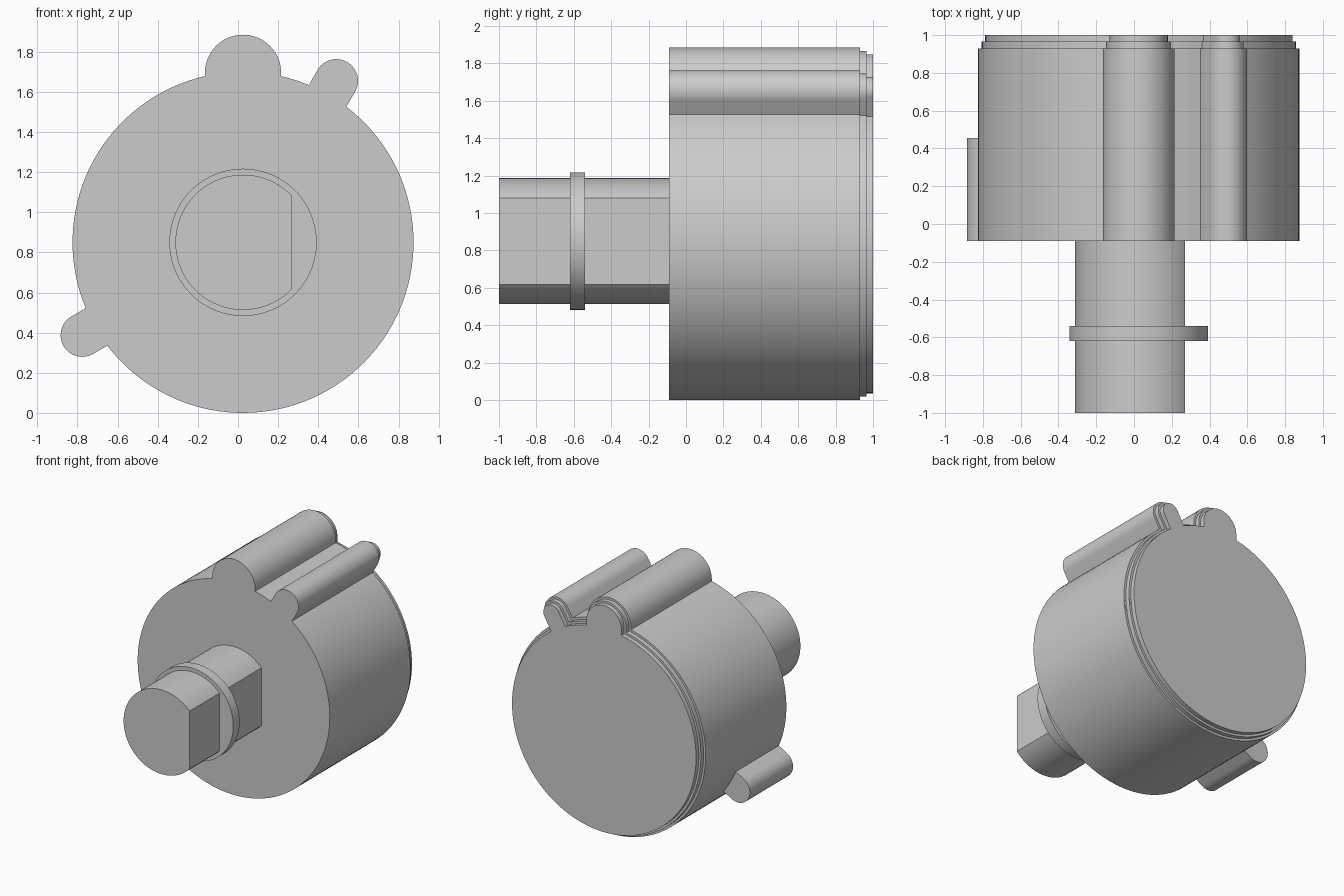
import bpy, bmesh
from math import radians, sin, cos, asin, pi

CX, CZ, R = 0.025, 0.85, 0.85
FRONT, LUG_END = -0.09, 0.455
# lugs: direction in degrees, distance of tip centre, half width
SMALL, BIG, SIDE = (60, 0.93, 0.108), (90, 0.845, 0.19), (210, 0.925, 0.108)

if "Cube" in bpy.data.objects:
    bpy.data.objects.remove(bpy.data.objects["Cube"])

grey = bpy.data.materials.new("plain grey")
grey.use_nodes = True
COLOUR = (0.6, 0.6, 0.6, 1)
grey.diffuse_color = COLOUR
grey.node_tree.nodes["Principled BSDF"].inputs["Base Color"].default_value = COLOUR


def arc(r, a0, a1, step=radians(3)):
    n = max(2, round((a1 - a0) / step))
    return [(r * cos(a0 + (a1 - a0) * i / n), r * sin(a0 + (a1 - a0) * i / n))
            for i in range(n + 1)]


def base_angles(lug, inset=0):
    half = asin((lug[2] - inset) / (R - inset))
    return radians(lug[0]) - half, radians(lug[0]) + half


def lug_tip(lug, inset=0):
    """Round tip of a lug, turned to its direction."""
    a = radians(lug[0])
    return [(cos(a) * (lug[1] + u) - sin(a) * v, sin(a) * (lug[1] + u) + cos(a) * v)
            for u, v in arc(lug[2] - inset, -pi / 2, pi / 2, radians(7.5))]


def outline(inset=0, side_lug=False):
    """Housing outline; the side lug is replaced by the plain arc when absent."""
    pts, start = [], 0
    for lug in (SMALL, BIG, SIDE):
        a0, a1 = base_angles(lug)
        if lug is not SIDE:
            a0, a1 = base_angles(lug, inset)
        pts += arc(R - inset, start, a0)
        pts += lug_tip(lug, inset) if lug is not SIDE or side_lug \
            else arc(R - inset, a0, a1)[1:-1]
        start = a1
    return pts + arc(R - inset, start, 2 * pi)[:-1]


def ring(bm, pts, y):
    return [bm.verts.new((CX + u, y, CZ + v)) for u, v in pts]


def bridge(bm, a, b):
    for i in range(len(a)):
        bm.faces.new((a[i - 1], a[i], b[i], b[i - 1]))


def finish(bm, name):
    bmesh.ops.remove_doubles(bm, verts=bm.verts, dist=1e-5)
    bmesh.ops.recalc_face_normals(bm, faces=bm.faces)
    mesh = bpy.data.meshes.new(name)
    bm.to_mesh(mesh)
    bm.free()
    mesh.materials.append(grey)
    obj = bpy.data.objects.new(name, mesh)
    bpy.context.collection.objects.link(obj)
    bpy.ops.object.select_all(action='DESELECT')
    obj.select_set(True)
    bpy.context.view_layer.objects.active = obj
    bpy.ops.object.shade_smooth_by_angle(angle=radians(25))


def prism(name, pts, y0, y1):
    bm = bmesh.new()
    a, b = ring(bm, pts, y0), ring(bm, pts, y1)
    bridge(bm, a, b)
    bm.faces.new(a)
    bm.faces.new(b)
    finish(bm, name)


# Housing: front section carries the side lug
bm = bmesh.new()
full = outline(side_lug=True)
front = ring(bm, full, FRONT)
bm.faces.new(front)
bridge(bm, front, ring(bm, full, LUG_END))
inner = arc(R, *base_angles(SIDE))
bm.faces.new(ring(bm, lug_tip(SIDE) + inner[::-1], LUG_END))

# Housing: rear section with two small steps at the back rim
last = ring(bm, outline(), LUG_END)
for inset, y in ((0, 0.93), (0.018, 0.93), (0.018, 0.965), (0.036, 0.965), (0.036, 1)):
    current = ring(bm, outline(inset), y)
    bridge(bm, last, current)
    last = current
bm.faces.new(last)
finish(bm, "housing")

# Shaft with one flat side, and its collar
SHAFT_R, FLAT = 0.337, 0.245
edge = pi / 2 - asin(FLAT / SHAFT_R)
prism("shaft", arc(SHAFT_R, edge, 2 * pi - edge), -1, FRONT)
prism("collar", arc(0.367, 0, 2 * pi)[:-1], -0.62, -0.54)
